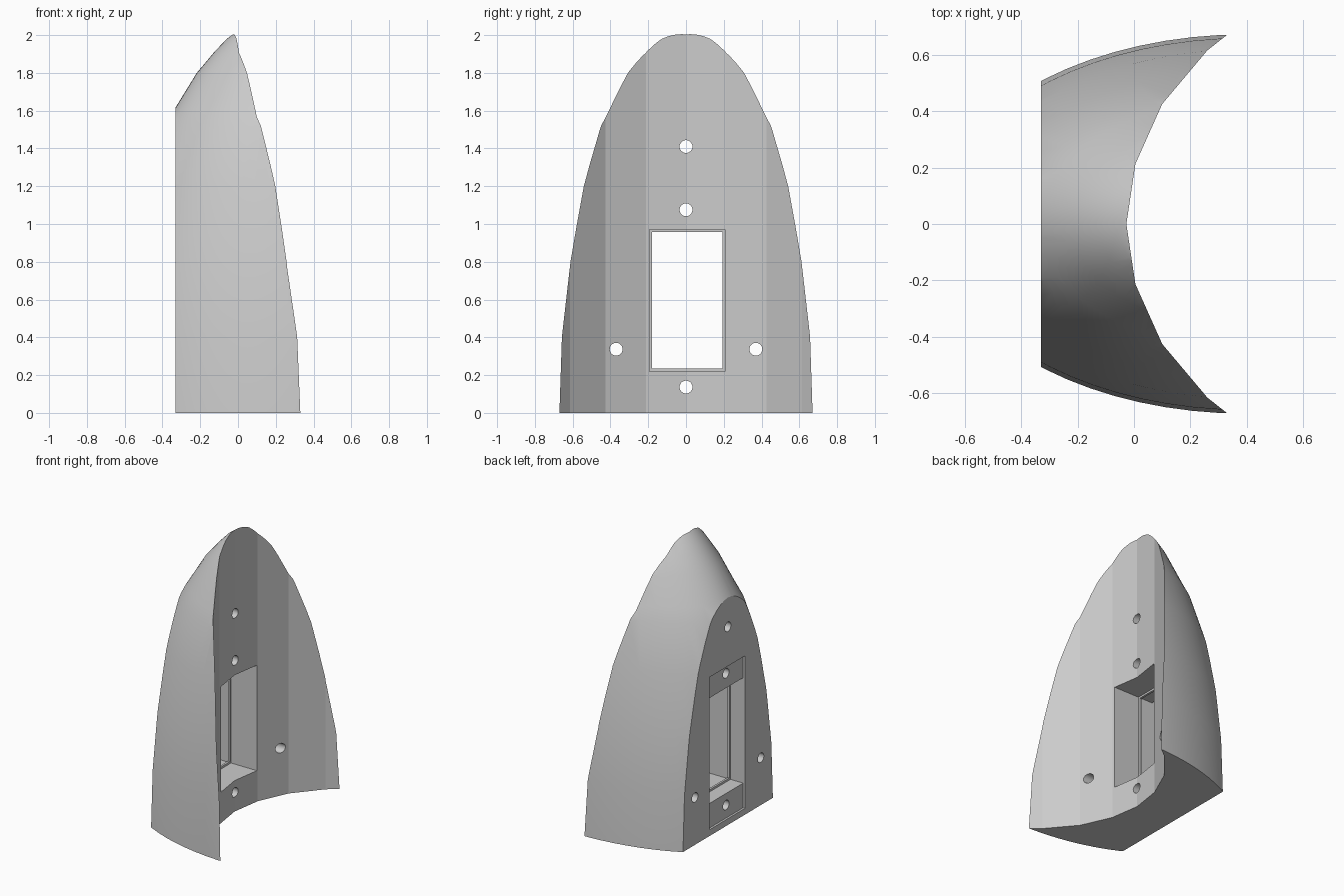
import bpy, bmesh, math
from mathutils import Matrix, Vector

if "Cube" in bpy.data.objects:
    bpy.data.objects.remove(bpy.data.objects["Cube"], do_unlink=True)

grey = bpy.data.materials.new("plain grey")
grey.use_nodes = True
grey.diffuse_color = (0.6, 0.6, 0.6, 1)
grey.node_tree.nodes["Principled BSDF"].inputs["Base Color"].default_value = (0.6, 0.6, 0.6, 1)


def make_object(name, bm):
    bmesh.ops.recalc_face_normals(bm, faces=bm.faces)
    mesh = bpy.data.meshes.new(name)
    bm.to_mesh(mesh)
    bm.free()
    mesh.materials.append(grey)
    obj = bpy.data.objects.new(name, mesh)
    bpy.context.collection.objects.link(obj)
    return obj


def box(name, low, high):
    bm = bmesh.new()
    bmesh.ops.create_cube(bm, size=1)
    low, high = Vector(low), Vector(high)
    for v in bm.verts:
        v.co = (low + high) / 2 + v.co * (high - low)
    return make_object(name, bm)


def rod(name, y, z, radius):
    bm = bmesh.new()
    turn = Matrix.Translation((0, y, z)) @ Matrix.Rotation(math.pi / 2, 4, 'Y')
    bmesh.ops.create_cone(bm, cap_ends=True, segments=24, radius1=radius,
                          radius2=radius, depth=2, matrix=turn)
    return make_object(name, bm)


def prism(name, outline, bottom, top):
    bm = bmesh.new()
    face = bm.faces.new([bm.verts.new((x, y, bottom)) for x, y in outline])
    out = bmesh.ops.extrude_face_region(bm, geom=[face])
    for v in out["geom"]:
        if isinstance(v, bmesh.types.BMVert):
            v.co.z = top
    return make_object(name, bm)


def cut(obj, cutter, operation='DIFFERENCE'):
    cutter.hide_render = True
    mod = obj.modifiers.new("cut", 'BOOLEAN')
    mod.operation = operation
    mod.solver = 'EXACT'
    mod.object = cutter
    bpy.context.view_layer.objects.active = obj
    bpy.ops.object.modifier_apply(modifier=mod.name)
    bpy.data.objects.remove(cutter, do_unlink=True)


# Ogive shell: one elliptical section scaled up the height
profile = [(0, 1), (0.4, 0.981), (0.8, 0.92), (1.2, 0.826), (1.52, 0.715), (1.61, 0.662),
           (1.8, 0.557), (1.91, 0.474), (1.98, 0.414), (2.005, 0.383), (2.12, 0.2)]
CENTRE, DEPTH, WIDTH, SIDES = 0.4, 1.11, 0.672, 72
bm = bmesh.new()
rings = []
for z, s in profile:
    angles = [math.tau * i / SIDES for i in range(SIDES)]
    rings.append([bm.verts.new((CENTRE + DEPTH * s * math.cos(a),
                                WIDTH * s * math.sin(a), z)) for a in angles])
for a, b in zip(rings, rings[1:]):
    for i in range(SIDES):
        j = (i + 1) % SIDES
        bm.faces.new((a[i], a[j], b[j], b[i]))
bm.faces.new(rings[0])
bm.faces.new(rings[-1])
body = make_object("curved_mount_body", bm)

# Flat back and faceted hollow front
half = [(0.005, 0.213), (0.1, 0.425), (0.26, 0.615), (0.42, 0.741), (0.42, 0.9), (-0.33, 0.9)]
outline = [(-0.027, 0)] + half + [(x, -y) for x, y in reversed(half)]
cut(body, prism("side_trim", outline, -0.2, 2.5), 'INTERSECT')

# Shallow plate recess, then the window with a thin inner lip
Y0, Y1 = -0.193, 0.207
cut(body, box("plate_recess", (-0.5, Y0, 0.045), (-0.315, Y1, 1.13)))
cut(body, box("back_opening", (-0.5, Y0, 0.22), (-0.215, Y1, 0.97)))
cut(body, box("front_opening", (-0.2, Y0, 0.22), (0.4, Y1, 0.97)))
cut(body, box("lip_opening", (-0.3, Y0 + 0.013, 0.235), (-0.1, Y1 - 0.013, 0.957)))

# Screw holes
for y, z in [(0, 1.41), (0, 1.075), (-0.37, 0.337), (0.37, 0.337), (0, 0.137)]:
    cut(body, rod("screw_hole", y, z, 0.034))

# Smooth outer skin, flat hollow facets
bpy.ops.object.select_all(action='DESELECT')
body.select_set(True)
bpy.context.view_layer.objects.active = body
bpy.ops.object.shade_smooth_by_angle(angle=math.radians(30))
for face in body.data.polygons:
    if abs(face.normal.z) < 0.01 and abs(face.normal.x) > 0.5:
        face.use_smooth = False
